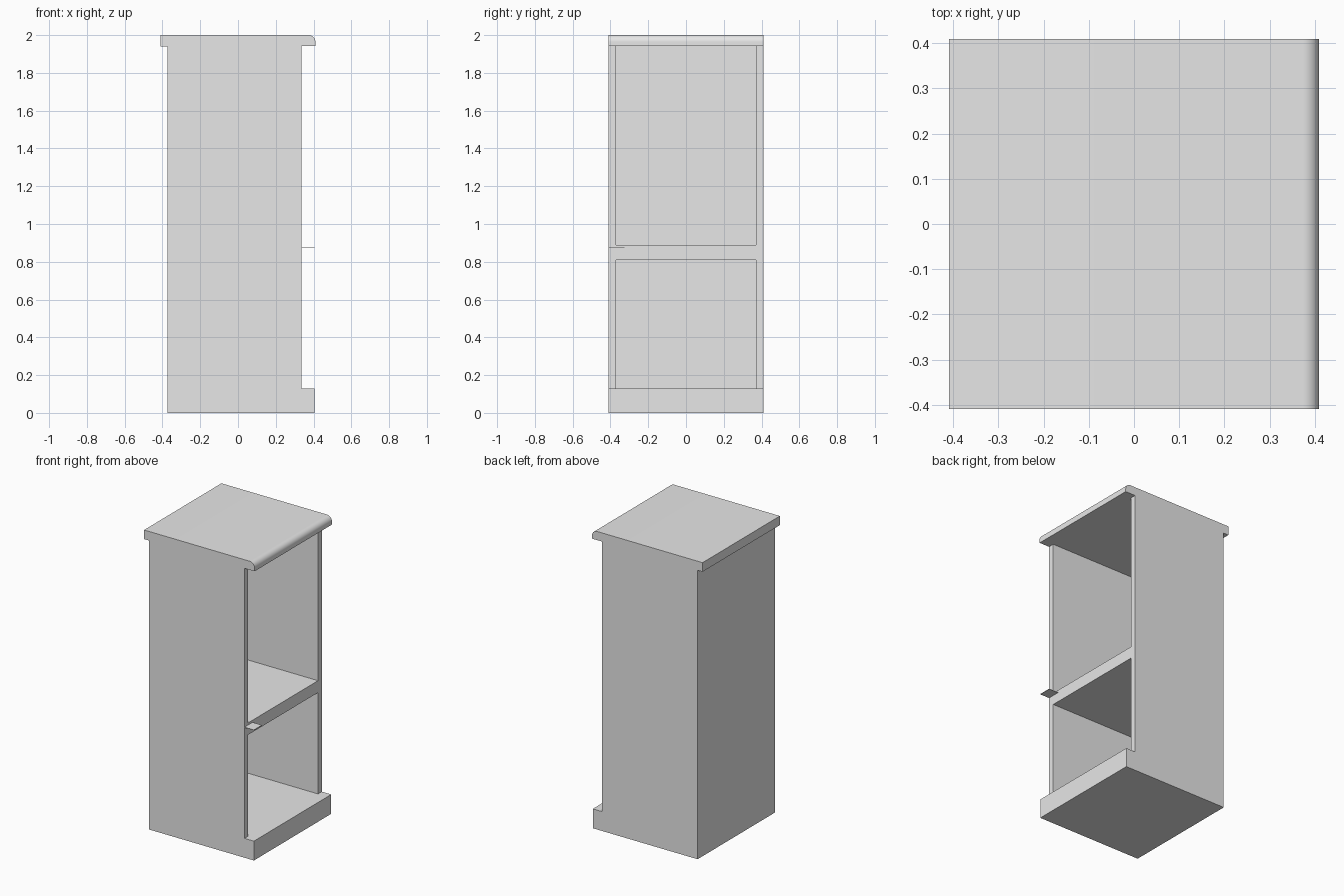
import bpy
import bmesh
import math
from mathutils import Vector

cube = bpy.data.objects.get("Cube")
if cube:
    bpy.data.objects.remove(cube, do_unlink=True)

grey = bpy.data.materials.new("plain_grey")
grey.use_nodes = True
colour = (0.8, 0.8, 0.8, 1)
grey.diffuse_color = colour
grey.node_tree.nodes["Principled BSDF"].inputs["Base Color"].default_value = colour


def prism(name, profile, y0, y1):
    """Extrude an (x, z) outline along y."""
    bm = bmesh.new()
    face = bm.faces.new([bm.verts.new((x, y0, z)) for x, z in profile])
    ext = bmesh.ops.extrude_face_region(bm, geom=[face])
    verts = [v for v in ext["geom"] if isinstance(v, bmesh.types.BMVert)]
    bmesh.ops.translate(bm, verts=verts, vec=Vector((0, y1 - y0, 0)))
    bmesh.ops.recalc_face_normals(bm, faces=bm.faces)
    mesh = bpy.data.meshes.new(name)
    bm.to_mesh(mesh)
    bm.free()
    mesh.materials.append(grey)
    obj = bpy.data.objects.new(name, mesh)
    bpy.context.collection.objects.link(obj)
    return obj


def box(name, x0, x1, y0, y1, z0, z1):
    return prism(name, [(x0, z0), (x1, z0), (x1, z1), (x0, z1)], y0, y1)


HALF = 0.41
BACK, FRONT = -0.373, 0.335
PLINTH_X, PLINTH_Z = 0.405, 0.13
LID_Z, TOP = 1.942, 2.0
R = 0.036

# Carcass outline: plinth, recessed front, lid with rounded nose, back overhang
nose = []
for i in range(13):
    a = math.radians(90 * i / 12)
    nose.append((HALF - R + R * math.cos(a), TOP - R + R * math.sin(a)))
outline = [(BACK, 0), (PLINTH_X, 0), (PLINTH_X, PLINTH_Z), (FRONT, PLINTH_Z),
           (FRONT, LID_Z), (HALF, LID_Z), *nose,
           (-HALF, TOP), (-HALF, LID_Z - 0.003), (BACK, LID_Z - 0.003)]
carcass = prism("cabinet_carcass", outline, -HALF, HALF)

# Two open compartments, leaving a shelf between them
for z0, z1 in ((PLINTH_Z, 0.81), (0.89, LID_Z)):
    cutter = box("compartment_cutter", BACK + 0.04, FRONT + 0.02, -0.37, 0.37, z0, z1)
    cutter.hide_render = True
    mod = carcass.modifiers.new("compartment", "BOOLEAN")
    mod.operation = "DIFFERENCE"
    mod.solver = "EXACT"
    mod.object = cutter
    bpy.context.view_layer.objects.active = carcass
    bpy.ops.object.modifier_apply(modifier=mod.name)
    bpy.data.objects.remove(cutter, do_unlink=True)

bpy.ops.object.select_all(action="DESELECT")
carcass.select_set(True)
bpy.context.view_layer.objects.active = carcass
bpy.ops.object.shade_smooth_by_angle(angle=math.radians(30))

# Thin catch plate at the front corner
box("catch_plate", FRONT, PLINTH_X, -HALF, -0.325, 0.873, 0.876)
